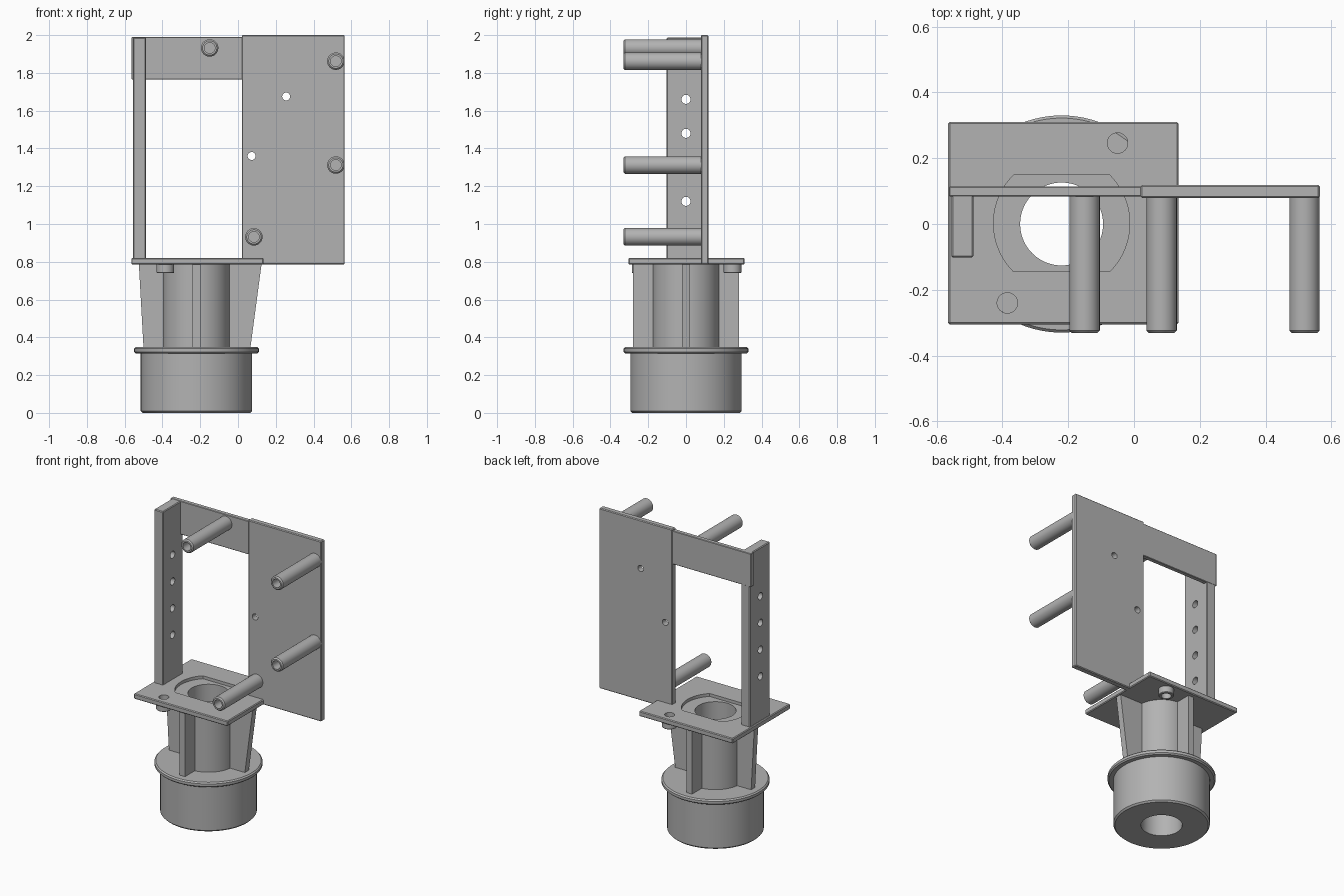
import bpy, bmesh, math
from mathutils import Vector, Matrix

if "Cube" in bpy.data.objects:
    bpy.data.objects.remove(bpy.data.objects["Cube"], do_unlink=True)

grey = bpy.data.materials.new("plain grey")
grey.use_nodes = True
COLOUR = (0.45, 0.45, 0.45, 1)
grey.diffuse_color = COLOUR
grey.node_tree.nodes["Principled BSDF"].inputs["Base Color"].default_value = COLOUR

CX = -0.22                    # axis of the round socket
UP = Matrix.Identity(4)
FORWARD = Matrix.Rotation(math.radians(90), 4, "X")   # local z points to -y
SIDE = Matrix.Rotation(math.radians(90), 4, "Y")      # local z points to +x


def finish(name, bm):
    bmesh.ops.recalc_face_normals(bm, faces=bm.faces)
    mesh = bpy.data.meshes.new(name)
    bm.to_mesh(mesh)
    bm.free()
    mesh.materials.append(grey)
    ob = bpy.data.objects.new(name, mesh)
    bpy.context.collection.objects.link(ob)
    return ob


def activate(ob):
    bpy.ops.object.select_all(action="DESELECT")
    ob.select_set(True)
    bpy.context.view_layer.objects.active = ob


def box(name, low, high, bevel=0.005):
    bm = bmesh.new()
    bmesh.ops.create_cube(bm, size=1)
    low, high = Vector(low), Vector(high)
    for v in bm.verts:
        v.co = (low + high) / 2 + v.co * (high - low)
    if bevel:
        bmesh.ops.bevel(bm, geom=bm.edges[:], offset=bevel, segments=1, affect="EDGES")
    return finish(name, bm)


def lathe(name, profile, place, turn=UP, steps=64):
    """Revolve a closed (radius, height) outline into a ring-like solid."""
    bm = bmesh.new()
    rings = []
    for i in range(steps):
        a = math.tau * i / steps
        rings.append([bm.verts.new((r * math.cos(a), r * math.sin(a), h)) for r, h in profile])
    for i, ring in enumerate(rings):
        following = rings[(i + 1) % steps]
        for j in range(len(profile)):
            k = (j + 1) % len(profile)
            bm.faces.new((ring[j], following[j], following[k], ring[k]))
    bm.transform(Matrix.Translation(place) @ turn)
    ob = finish(name, bm)
    activate(ob)
    bpy.ops.object.shade_smooth_by_angle(angle=math.radians(30))
    return ob


def prism(name, outline, thickness, place, turn=UP):
    """Extrude an outline symmetrically about its own plane."""
    bm = bmesh.new()
    face = bm.faces.new([bm.verts.new((x, y, -thickness / 2)) for x, y in outline])
    new = bmesh.ops.extrude_face_region(bm, geom=[face])["geom"]
    bmesh.ops.translate(bm, vec=(0, 0, thickness),
                        verts=[v for v in new if isinstance(v, bmesh.types.BMVert)])
    bm.transform(Matrix.Translation(place) @ turn)
    return finish(name, bm)


def circle(r, steps=48):
    return [(r * math.cos(math.tau * i / steps), r * math.sin(math.tau * i / steps))
            for i in range(steps)]


def cut(ob, cutter):
    cutter.hide_render = True
    mod = ob.modifiers.new("cut", "BOOLEAN")
    mod.operation, mod.solver, mod.object = "DIFFERENCE", "EXACT", cutter
    activate(ob)
    bpy.ops.object.modifier_apply(modifier=mod.name)
    bpy.data.objects.remove(cutter, do_unlink=True)


# Socket: drum, flange and hollow neck around one bore
lathe("socket", [(0.126, 0), (0.285, 0), (0.295, 0.01), (0.295, 0.315), (0.322, 0.315),
                 (0.33, 0.323), (0.33, 0.34), (0.322, 0.348), (0.177, 0.348),
                 (0.177, 0.795), (0.126, 0.795)], (CX, 0, 0), steps=96)

# Ribs bracing the neck: (direction in quarter turns, foot reach, top reach)
for name, quarter, foot, top in (("right_rib", 2, 0.28, 0.305), ("left_rib", 0, 0.285, 0.345),
                                 ("front_rib", 3, 0.28, 0.28), ("back_rib", 1, 0.28, 0.28)):
    turn = Matrix.Rotation(quarter * math.pi / 2, 4, "Z") @ Matrix.Rotation(math.pi / 2, 4, "X")
    prism(name, [(0.15, 0.34), (foot, 0.34), (top, 0.79), (0.15, 0.79)], 0.042, (CX, 0, 0), turn)

# Mounting plate with bore, shallow flat-sided recess and two screw holes
plate = box("mounting_plate", (-0.565, -0.305, 0.785), (0.135, 0.31, 0.82))
recess = [(s * 0.207 * math.cos(a), s * 0.207 * math.sin(a)) for s in (1, -1)
          for a in [math.asin(0.147 / 0.207) * i / 10 for i in range(-10, 11)]]
cut(plate, prism("recess_cutter", recess, 0.04, (CX, 0.002, 0.82)))
cut(plate, prism("bore_cutter", circle(0.126, 96), 0.2, (CX, 0, 0.8)))
for name, x, y in (("front_boss", -0.385, -0.24), ("back_boss", -0.05, 0.246)):
    cut(plate, prism("screw_cutter", circle(0.031), 0.2, (x, y, 0.8)))
    lathe(name, [(0.031, 0.74), (0.043, 0.74), (0.047, 0.744), (0.047, 0.79), (0.031, 0.79)],
          (x, y, 0), steps=48)

# Upright post with a row of cross holes
post = box("post", (-0.555, -0.102, 0.81), (-0.488, 0.113, 1.988))
for z in (1.12, 1.3, 1.48, 1.66):
    cut(post, prism("post_hole_cutter", circle(0.024), 0.2, (-0.52, 0, z), SIDE))

# Top rail joining the post to the panel
box("top_rail", (-0.563, 0.084, 1.765), (0.04, 0.114, 1.99), 0.003)

# Large panel with two small holes
panel = box("panel", (0.02, 0.079, 0.785), (0.565, 0.119, 2.0))
for x, z in ((0.255, 1.675), (0.072, 1.36)):
    cut(panel, prism("panel_hole_cutter", circle(0.021), 0.2, (x, 0.1, z), FORWARD))

# Hollow-ended standoffs reaching forward
for name, x, z in (("rail_standoff", -0.15, 1.932), ("upper_standoff", 0.518, 1.862),
                   ("middle_standoff", 0.518, 1.312), ("lower_standoff", 0.084, 0.932)):
    lathe(name, [(0.0001, 0.01), (0.046, 0.01), (0.046, 0.418), (0.038, 0.426), (0.028, 0.426),
                 (0.028, 0.2), (0.0001, 0.2)], (x, 0.094, z), FORWARD, 48)
